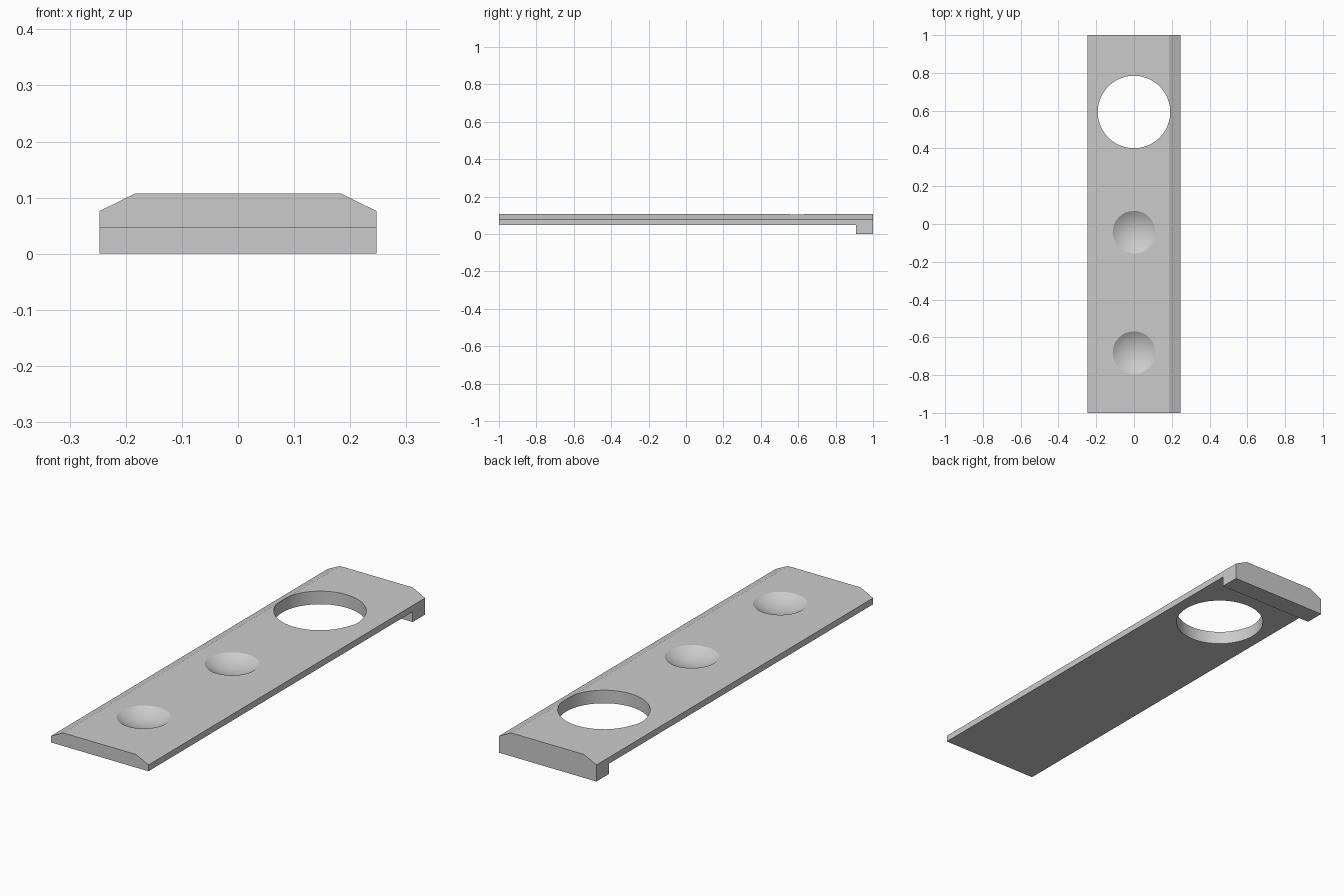
import bpy, bmesh

if "Cube" in bpy.data.objects:
    bpy.data.objects.remove(bpy.data.objects["Cube"])

HALF_W, TOP, UNDER = 0.247, 0.107, 0.047

# Plate: chamfered cross-section swept along y
profile = [(-HALF_W, 0), (HALF_W, 0), (HALF_W, 0.076), (0.184, TOP),
           (-0.184, TOP), (-HALF_W, 0.076)]
bm = bmesh.new()
face = bm.faces.new([bm.verts.new((x, -1, z)) for x, z in profile])
ext = bmesh.ops.extrude_face_region(bm, geom=[face])
moved = [g for g in ext["geom"] if isinstance(g, bmesh.types.BMVert)]
bmesh.ops.translate(bm, verts=moved, vec=(0, 2, 0))
bmesh.ops.recalc_face_normals(bm, faces=bm.faces)
mesh = bpy.data.meshes.new("slotted_plate")
bm.to_mesh(mesh)
bm.free()
plate = bpy.data.objects.new("slotted_plate", mesh)
bpy.context.collection.objects.link(plate)


def cut(name):
    """Subtract the active primitive from the plate, then remove it."""
    cutter = bpy.context.object
    cutter.name = name
    cutter.hide_render = True
    mod = plate.modifiers.new(name, "BOOLEAN")
    mod.operation, mod.solver, mod.object = "DIFFERENCE", "EXACT", cutter
    bpy.context.view_layer.objects.active = plate
    bpy.ops.object.modifier_apply(modifier=name)
    bpy.data.objects.remove(cutter)


# Relieved underside, leaving the hooked lip at the back
bpy.ops.mesh.primitive_cube_add(size=1, location=(0, -0.295, UNDER - 0.5))
bpy.context.object.scale = (1, 2.41, 1)
cut("underside_cutter")

# Round through hole
bpy.ops.mesh.primitive_cylinder_add(vertices=48, radius=0.192, depth=1,
                                    location=(0, 0.593, 0))
cut("hole_cutter")

# Two shallow spherical dimples
rim, depth = 0.113, 0.035
radius = (rim ** 2 + depth ** 2) / (2 * depth)
for i, y in enumerate((-0.043, -0.681)):
    bpy.ops.mesh.primitive_uv_sphere_add(segments=48, ring_count=72, radius=radius,
                                         location=(0, y, TOP + radius - depth))
    cut(f"dimple_cutter_{i}")

# Smooth the curved walls while keeping the plate edges crisp
bpy.ops.object.select_all(action="DESELECT")
plate.select_set(True)
bpy.context.view_layer.objects.active = plate
bpy.ops.object.shade_smooth_by_angle(angle=0.35)
